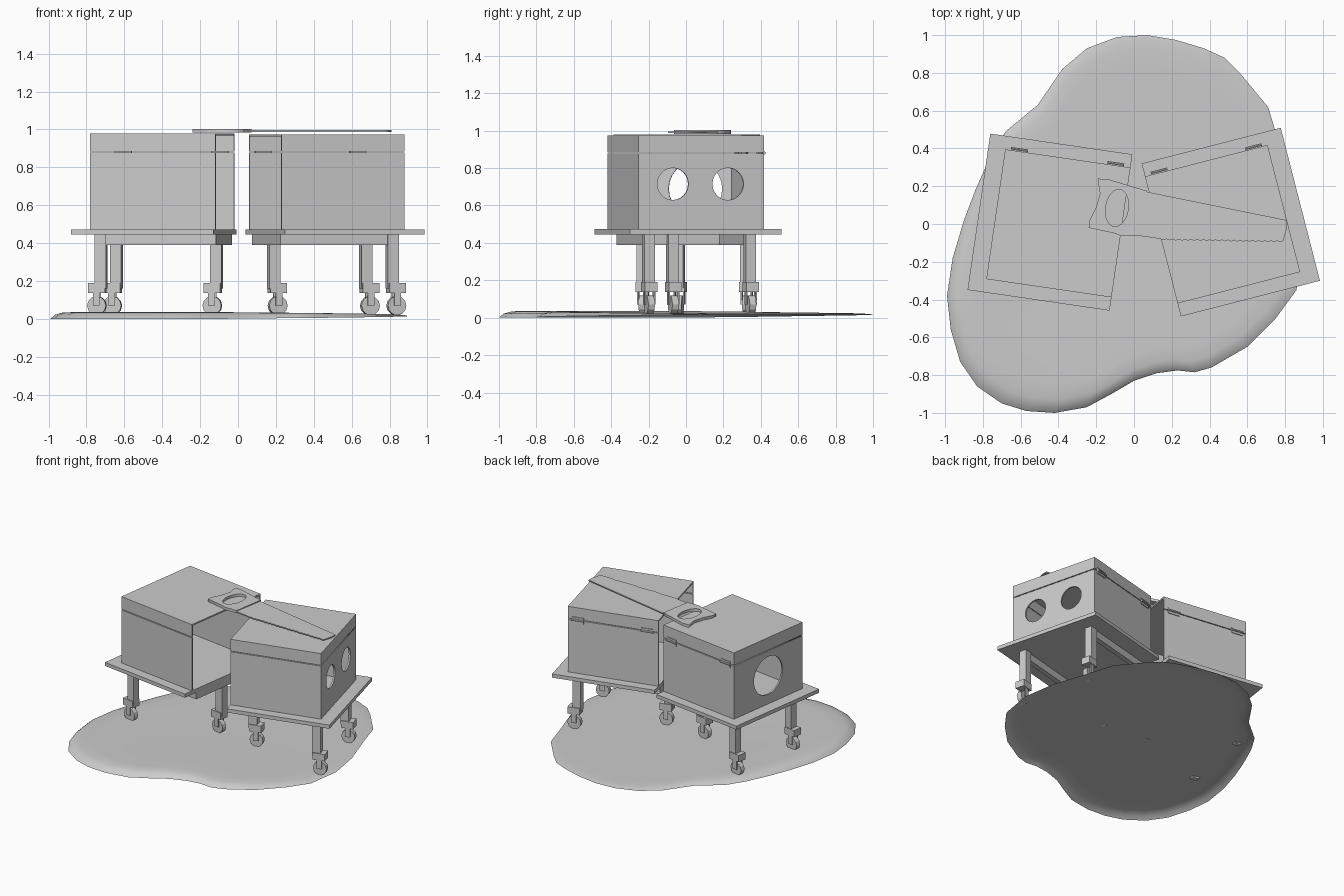
import bpy, bmesh, math
from mathutils import Matrix, Vector

if "Cube" in bpy.data.objects:
    bpy.data.objects.remove(bpy.data.objects["Cube"])

I = Matrix.Identity(4)


def add_mesh(name, bm, mat=I):
    me = bpy.data.meshes.new(name)
    bmesh.ops.recalc_face_normals(bm, faces=bm.faces)
    bm.to_mesh(me)
    bm.free()
    ob = bpy.data.objects.new(name, me)
    bpy.context.collection.objects.link(ob)
    ob.matrix_world = mat
    return ob


def box(name, x, y, z, mat=I):
    """Box from (min, max) pairs in the local frame."""
    bm = bmesh.new()
    bmesh.ops.create_cube(bm, size=1)
    for v in bm.verts:
        v.co = [(a[0] + a[1]) / 2 + c * (a[1] - a[0]) for a, c in zip((x, y, z), v.co)]
    return add_mesh(name, bm, mat)


def cyl(name, r, depth, centre, axis, segs, mat=I):
    bm = bmesh.new()
    bmesh.ops.create_cone(bm, cap_ends=True, segments=segs, radius1=r, radius2=r, depth=depth)
    rot = Vector((0, 0, 1)).rotation_difference(Vector(axis)).to_matrix().to_4x4()
    bm.transform(Matrix.Translation(centre) @ rot)
    return add_mesh(name, bm, mat)


def plate(name, loops, thick, mat=I):
    """Flat plate with holes: first loop is the outline."""
    cu = bpy.data.curves.new(name, 'CURVE')
    cu.dimensions, cu.fill_mode, cu.extrude = '2D', 'BOTH', thick / 2
    for loop in loops:
        sp = cu.splines.new('POLY')
        sp.points.add(len(loop) - 1)
        for p, c in zip(sp.points, loop):
            p.co = (c[0], c[1], 0, 1)
        sp.use_cyclic_u = True
    tmp = bpy.data.objects.new(name + "_outline", cu)
    me = bpy.data.meshes.new_from_object(tmp)
    bpy.data.objects.remove(tmp)
    ob = bpy.data.objects.new(name, me)
    bpy.context.collection.objects.link(ob)
    ob.matrix_world = mat
    return ob


def ellipse(cx, cy, rx, ry, n=24, tilt=0.0):
    out = []
    for i in range(n):
        a = 2 * math.pi * i / n
        x, y = rx * math.cos(a), ry * math.sin(a)
        out.append((cx + x * math.cos(tilt) - y * math.sin(tilt),
                    cy + x * math.sin(tilt) + y * math.cos(tilt)))
    return out


def hutch(side, s, centre, angle, top, holes):
    """One box on a wheeled stand; s is the outward x direction."""
    M = Matrix.Translation((*centre, 0)) @ Matrix.Rotation(math.radians(angle), 4, 'Z')
    T = 0.012

    def bx(name, x, y, z):
        return box(side + name, tuple(sorted((s * x[0], s * x[1]))), y, z, M)

    # stand: slab, rails, inner cross beam
    bx("table_top", (-.38, .38), (-.418, .418), (.445, .473))
    for n, y in (("front", -.28), ("back", .28)):
        bx(n + "_rail", (-.35, .22), (y - .018, y + .018), (.39, .446))
    bx("cross_beam", (-.375, -.34), (-.298, .298), (.39, .446))
    # three legs with casters
    for n, x, y in (("inner", -.335, 0), ("front", .24, -.28), ("back", .24, .28)):
        bx(n + "_leg", (x - .03, x + .03), (y - .028, y + .028), (.16, .446))
        bx(n + "_caster_block", (x - .025, x + .065), (y - .035, y + .035), (.138, .19))
        w = x + .022
        for k in (-1, 1):
            bx(n + "_caster_fork", (w - .018, w + .018),
               (y + k * .026 - .004, y + k * .026 + .004), (.07, .14))
        cyl(side + n + "_wheel", .05, .036, (s * w, y, .07), (0, 1, 0), 12, M)
    # box walls, open towards the other hutch
    for n, a, b in (("front", -.347, -.347 + T), ("back", .347 - T, .347)):
        bx(n + "_wall", (-.38, .29), (a, b), (.473, .878))
        bx("lid_" + n, (-.38, .29), (a, b), (.884, top))
    bx("lid_end", (.29 - T, .29), (-.347 + T, .347 - T), (.884, top))
    bx("lid_top", (-.38, .29), (-.347, .347), (top - T, top))
    # outer wall with arm holes
    W = M @ Matrix.Translation((s * (.29 - T / 2), 0, 0)) @ Matrix(
        ((0, 0, 1, 0), (1, 0, 0, 0), (0, 1, 0, 0), (0, 0, 0, 1)))
    plate(side + "end_wall", [[(-.346, .473), (.346, .473), (.346, .878), (-.346, .878)]] +
          [ellipse(y, z, r, r) for y, z, r in holes], T, W)
    # hinges on the back
    for x in (-.3, .215):
        bx("hinge_plate", (x - .045, x + .045), (.346, .353), (.858, .902))
        cyl(side + "hinge_pin", .008, .09, (s * x, .356, .881), (1, 0, 0), 8, M)


hutch("left_", -1, (-.445, .01), -8.3, .98, [(0, .69, .145)])
hutch("right_", 1, (.5125, .01), 14.4, .974, [(-.157, .715, .086), (.147, .715, .086)])

# handsaw: handle with grip hole, toothed blade
handle = [(-.19, .24), (-.14, .238), (.07, .175), (.03, -.063), (-.07, -.063), (-.10, -.05),
          (-.24, -.02), (-.235, .02), (-.2, .09), (-.18, .16), (-.188, .21)]
plate("saw_handle", [handle, ellipse(-.09, .085, .06, .1, 20, -.15)], .02,
      Matrix.Translation((0, 0, .993)))
teeth = [(.14 + .65 * i / 40, -.079 - .011 * (i / 40) - .007 * (i % 2)) for i in range(41)]
plate("saw_blade", [[(.06, .172), (.03, -.063)] + teeth + [(.81, -.02), (.81, .02)]], .008,
      Matrix.Translation((0, 0, .992)))

# rounded rug or puddle sheet on the ground
outline = [(-.09, .99), (-.25, .93), (-.38, .82), (-.51, .63), (-.68, .49), (-.76, .36),
           (-.84, .18), (-.9, .02), (-.96, -.18), (-.99, -.38), (-.97, -.56), (-.92, -.73),
           (-.83, -.86), (-.7, -.95), (-.57, -.99), (-.42, -1), (-.25, -.97), (-.12, -.9),
           (0, -.83), (.12, -.79), (.23, -.775), (.32, -.785), (.41, -.76), (.6, -.65),
           (.75, -.5), (.86, -.35), (.9, -.1), (.86, .15), (.77, .42), (.71, .62),
           (.56, .8), (.48, .88), (.37, .93), (.22, .975), (.07, 1)]
bm = bmesh.new()
rings = []
for k, lift in ((1, 0), (.975, .6), (.93, .95), (.84, 1), (.5, .8)):
    ring = []
    for x, y in outline:
        low = min(1, max(0, .5 - .5 * (x + y)))
        edge, crest = .016 - .016 * low, .023 + .013 * low
        ring.append(bm.verts.new((-.05 + (x + .05) * k, y * k, edge + (crest - edge) * lift)))
    rings.append(ring)
mid = bm.verts.new((-.05, 0, .025))
n = len(outline)
for a, b in zip(rings, rings[1:]):
    for i in range(n):
        bm.faces.new((a[i], a[(i + 1) % n], b[(i + 1) % n], b[i]))
for i in range(n):
    bm.faces.new((rings[-1][i], rings[-1][(i + 1) % n], mid))
for f in bm.faces:
    f.smooth = True
add_mesh("ground_patch", bm)
